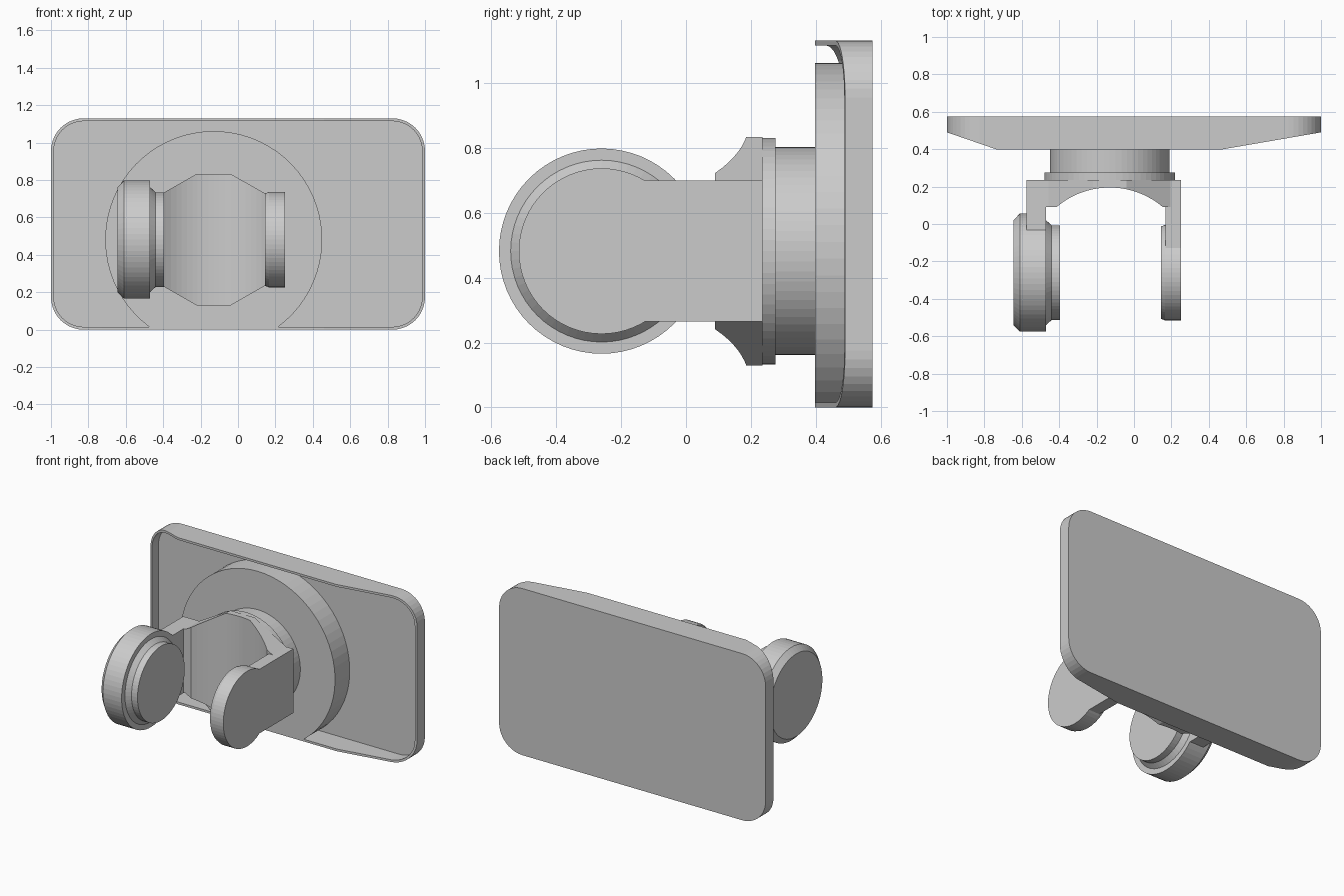
import bpy, bmesh
from math import sin, cos, pi, sqrt, asin

if "Cube" in bpy.data.objects:
    bpy.data.objects.remove(bpy.data.objects["Cube"])

CX, CZ, PIVOT_Y = -0.13, 0.4815, -0.26


def loft(name, rings):
    """Skin a series of equal-length closed rings and cap both ends."""
    bm = bmesh.new()
    loops = [[bm.verts.new(p) for p in ring] for ring in rings]
    for a, b in zip(loops, loops[1:]):
        n = len(a)
        for i in range(n):
            j = (i + 1) % n
            bm.faces.new((a[i], a[j], b[j], b[i]))
    bm.faces.new(loops[0][::-1])
    bm.faces.new(loops[-1])
    bmesh.ops.recalc_face_normals(bm, faces=bm.faces)
    mesh = bpy.data.meshes.new(name)
    bm.to_mesh(mesh)
    bm.free()
    obj = bpy.data.objects.new(name, mesh)
    bpy.context.collection.objects.link(obj)
    return obj


def turned(name, axis, profile, sides=64):
    """Round part from (position, radius) pairs along the x or y axis."""
    angles = [2 * pi * i / sides for i in range(sides)]
    if axis == 'y':
        rings = [[(CX + r * cos(a), p, CZ + r * sin(a)) for a in angles] for p, r in profile]
    else:
        rings = [[(p, PIVOT_Y + r * cos(a), CZ + r * sin(a)) for a in angles] for p, r in profile]
    return loft(name, rings)


def box(name, x0, x1, y0, y1, z0, z1):
    return loft(name, [[(x, y0, z0), (x, y1, z0), (x, y1, z1), (x, y0, z1)] for x in (x0, x1)])


# Backplate: hollow tray whose rim gets shallower towards both ends
LEFT_KINK, RIGHT_KINK, RIM_Y = -0.73, 0.46, 0.397


def rim_y(x):
    if x < LEFT_KINK:
        return RIM_Y + 0.093 * (LEFT_KINK - x) / (1 + LEFT_KINK)
    if x > RIGHT_KINK:
        return RIM_Y + 0.093 * (x - RIGHT_KINK) / (1 - RIGHT_KINK)
    return RIM_Y


def outline(inset, steps=10):
    radius = 0.175
    pts = []
    corners = [(1 - radius, 1.13 - radius, 0), (radius - 1, 1.13 - radius, 1),
               (radius - 1, radius, 2), (1 - radius, radius, 3)]
    for x, z, q in corners:
        for i in range(steps + 1):
            a = (q + i / steps) * pi / 2
            pts.append((x + (radius - inset) * cos(a), z + (radius - inset) * sin(a)))
        if q == 0:
            pts += [(RIGHT_KINK, 1.13 - inset), (LEFT_KINK, 1.13 - inset)]
        if q == 2:
            pts += [(LEFT_KINK, inset), (RIGHT_KINK, inset)]
    return pts


outer, inner = outline(0), outline(0.015)
loft("backplate", [
    [(x, 0.575, z) for x, z in outer],
    [(x, rim_y(x), z) for x, z in outer],
    [(x, rim_y(x), z) for x, z in inner],
    [(x, 0.555, z) for x, z in inner]])

# Large boss disc, cut flat where it meets the bottom rim
R = 0.58
start = -asin((CZ - 0.015) / R)
arc = [start + (pi - 2 * start) * i / 56 for i in range(57)]
loft("boss_disc", [[(CX + R * cos(a), y, CZ + R * sin(a)) for a in arc] for y in (RIM_Y, 0.56)])

# Swivel neck with its wider collar
turned("swivel_neck", 'y', [(0.42, 0.32), (0.275, 0.32), (0.275, 0.349), (0.232, 0.349)])

# Yoke body: chamfered block with an arched front
ARCH_R, HALF_SPAN = 0.439, 0.285


def half_height(x):
    return max(0.2175, 0.352 - max(0, abs(x - CX) - 0.09) * 0.57)


def arch_y(x):
    d = min(abs(x - CX), HALF_SPAN)
    return 0.195 - ARCH_R + sqrt(ARCH_R ** 2 - d * d)


stations = sorted([CX + HALF_SPAN * i / 10 for i in range(-10, 11)]
                  + [CX + 0.09, CX - 0.09, -0.456, 0.196, -0.48])
rings = []
for x in stations:
    h, y = half_height(x), arch_y(x)
    rings.append([(x, y, CZ - h), (x, 0.235, CZ - h), (x, 0.235, CZ + h), (x, y, CZ + h)])
loft("yoke_body", rings)

# Yoke arms
for side, x0, x1 in (("left", -0.575, -0.47), ("right", 0.168, 0.25)):
    box(side + "_arm", x0, x1, PIVOT_Y, 0.235, CZ - 0.2175, CZ + 0.2175)

# Round pivot ends
turned("right_pivot", 'x', [(0.145, 0.247), (0.165, 0.255), (0.25, 0.255)])
turned("left_pivot_cap", 'x', [(-0.645, 0.28), (-0.61, 0.316), (-0.47, 0.316), (-0.47, 0.28),
                               (-0.44, 0.253), (-0.395, 0.253)])
